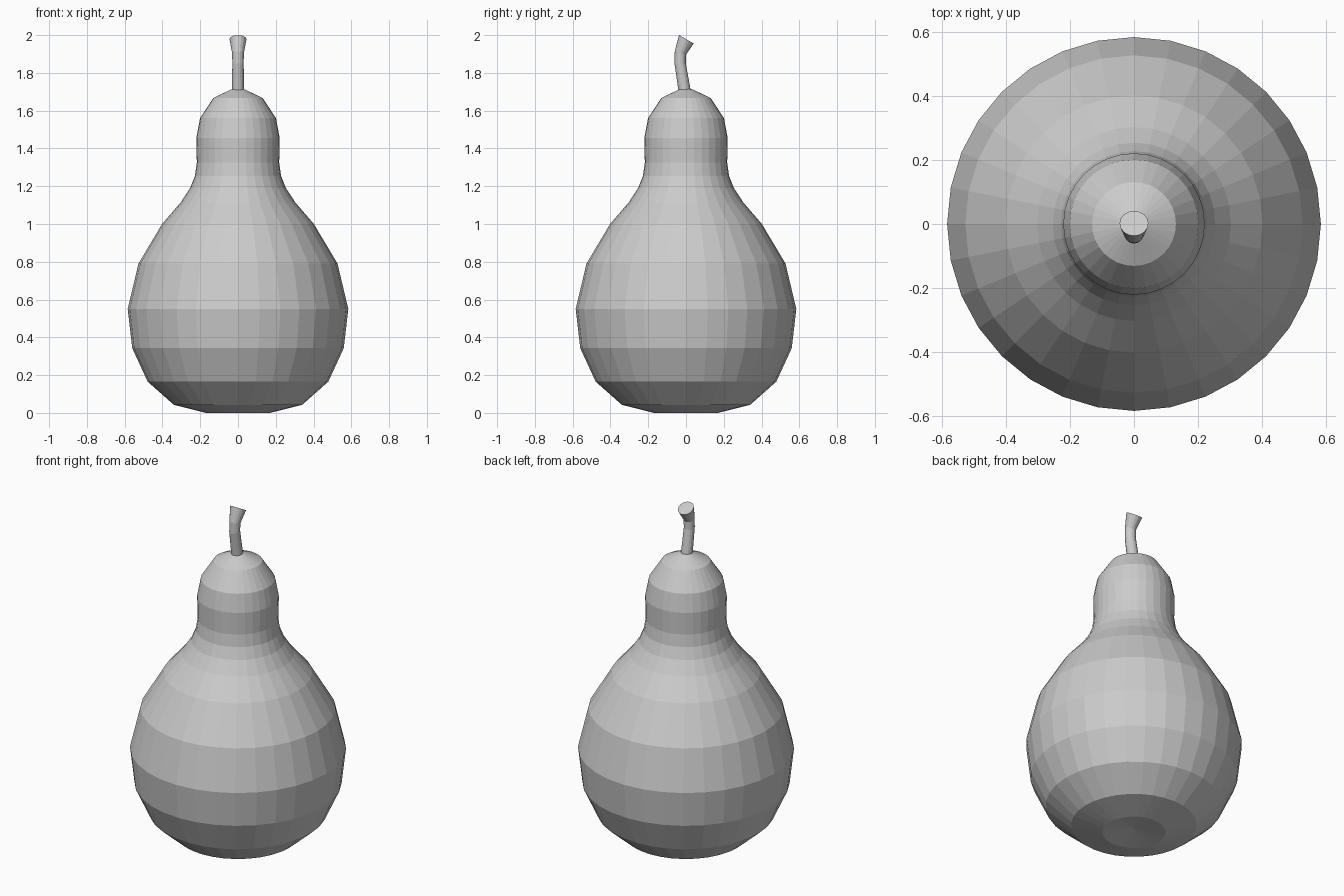
import bpy, bmesh
from math import sin, cos, tau, radians

if "Cube" in bpy.data.objects:
    bpy.data.objects.remove(bpy.data.objects["Cube"])


def rings_to_object(name, rings, start_tip=None, end_tip=None):
    """Skin a stack of point rings; ends close to a tip point or a flat cap."""
    bm = bmesh.new()
    loops = [[bm.verts.new(p) for p in ring] for ring in rings]
    n = len(loops[0])
    for a, b in zip(loops, loops[1:]):
        for i in range(n):
            j = (i + 1) % n
            bm.faces.new((a[i], a[j], b[j], b[i]))
    for loop, tip in ((loops[0], start_tip), (loops[-1], end_tip)):
        if tip is None:
            bm.faces.new(loop)
        else:
            t = bm.verts.new(tip)
            for i in range(n):
                bm.faces.new((loop[i], loop[(i + 1) % n], t))
    bmesh.ops.recalc_face_normals(bm, faces=bm.faces[:])
    mesh = bpy.data.meshes.new(name)
    bm.to_mesh(mesh)
    bm.free()
    obj = bpy.data.objects.new(name, mesh)
    bpy.context.collection.objects.link(obj)
    return obj


def ring(y, z, r, tilt=0.0, sides=32):
    """Circle centred at (0, y, z), leaning towards +y by tilt degrees."""
    t = radians(tilt)
    return [(r * cos(tau * i / sides),
             y + r * sin(tau * i / sides) * cos(t),
             z - r * sin(tau * i / sides) * sin(t)) for i in range(sides)]


# Pear body: lathed profile (radius, height) with a dimple underneath
profile = [(0.17, 0.0), (0.34, 0.043), (0.478, 0.165), (0.56, 0.343),
           (0.584, 0.55), (0.527, 0.79), (0.402, 1.0), (0.303, 1.115),
           (0.254, 1.19), (0.228, 1.255), (0.218, 1.325), (0.221, 1.455),
           (0.201, 1.56), (0.131, 1.667), (0.035, 1.713)]
rings_to_object("pear_body", [ring(0, z, r) for r, z in profile],
                start_tip=(0, 0, 0.025), end_tip=(0, 0, 1.715))

# Stem: bent tube flaring to a slanted cut end (y, z, radius, tilt)
stem = [(0.0, 1.66, 0.033, -10), (-0.009, 1.715, 0.032, -10),
        (-0.031, 1.85, 0.03, 0), (-0.03, 1.905, 0.031, 18),
        (0.002, 1.978, 0.045, 30)]
rings_to_object("stem", [ring(*s, sides=16) for s in stem])
